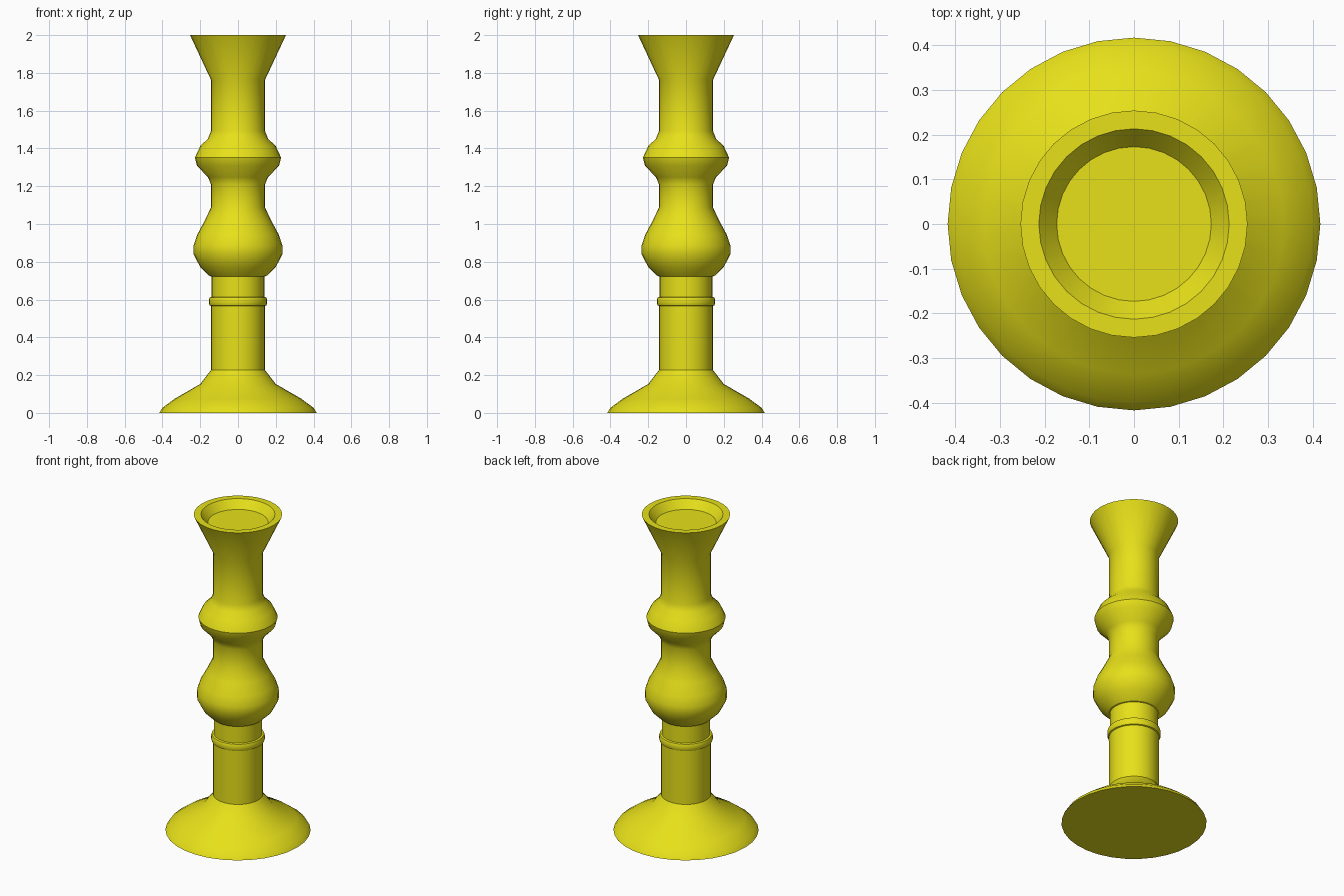
import bpy, bmesh, math

if "Cube" in bpy.data.objects:
    bpy.data.objects.remove(bpy.data.objects["Cube"])

SIDES = 32

# Turned profile as (radius, height), bottom to top, one list per section
foot = [(0, 0), (0.417, 0), (0.40, 0.027), (0.335, 0.075), (0.20, 0.153), (0.143, 0.227)]
ring = [(0.143, 0.566), (0.150, 0.569), (0.154, 0.579), (0.154, 0.600), (0.150, 0.611), (0.139, 0.614)]
bulb = [(0.139, 0.722), (0.150, 0.724), (0.20, 0.772), (0.235, 0.84), (0.235, 0.887),
        (0.217, 0.942), (0.18, 1.01), (0.143, 1.087)]
collar = [(0.143, 1.21), (0.159, 1.248), (0.217, 1.308), (0.228, 1.352), (0.20, 1.412),
          (0.159, 1.452), (0.143, 1.492)]
cup = [(0.143, 1.763), (0.254, 2.0), (0.213, 2.0), (0.173, 1.95), (0, 1.95)]


def lathe(name, profile):
    bm = bmesh.new()
    rows = []
    for r, z in profile:
        n = SIDES if r else 1
        rows.append([bm.verts.new((r * math.cos(2 * math.pi * i / SIDES),
                                   r * math.sin(2 * math.pi * i / SIDES), z)) for i in range(n)])
    for a, b in zip(rows, rows[1:]):
        if len(a) == 1:
            bm.faces.new(b[::-1])
        elif len(b) == 1:
            bm.faces.new(a)
        else:
            for i in range(SIDES):
                j = (i + 1) % SIDES
                bm.faces.new((a[i], a[j], b[j], b[i]))
    # the end caps are single faces, so drop the centre points
    bmesh.ops.delete(bm, geom=[v for v in bm.verts if not v.link_faces], context='VERTS')
    bmesh.ops.recalc_face_normals(bm, faces=bm.faces)
    mesh = bpy.data.meshes.new(name)
    bm.to_mesh(mesh)
    bm.free()
    obj = bpy.data.objects.new(name, mesh)
    bpy.context.collection.objects.link(obj)
    return obj


candlestick = lathe("candlestick", foot + ring + bulb + collar + cup)

# Yellow finish
yellow = bpy.data.materials.new("yellow")
yellow.diffuse_color = (0.80, 0.75, 0.01, 1)
yellow.use_nodes = True
yellow.node_tree.nodes["Principled BSDF"].inputs["Base Color"].default_value = yellow.diffuse_color
candlestick.data.materials.append(yellow)

bpy.context.view_layer.objects.active = candlestick
candlestick.select_set(True)
bpy.ops.object.shade_smooth_by_angle(angle=math.radians(30))
